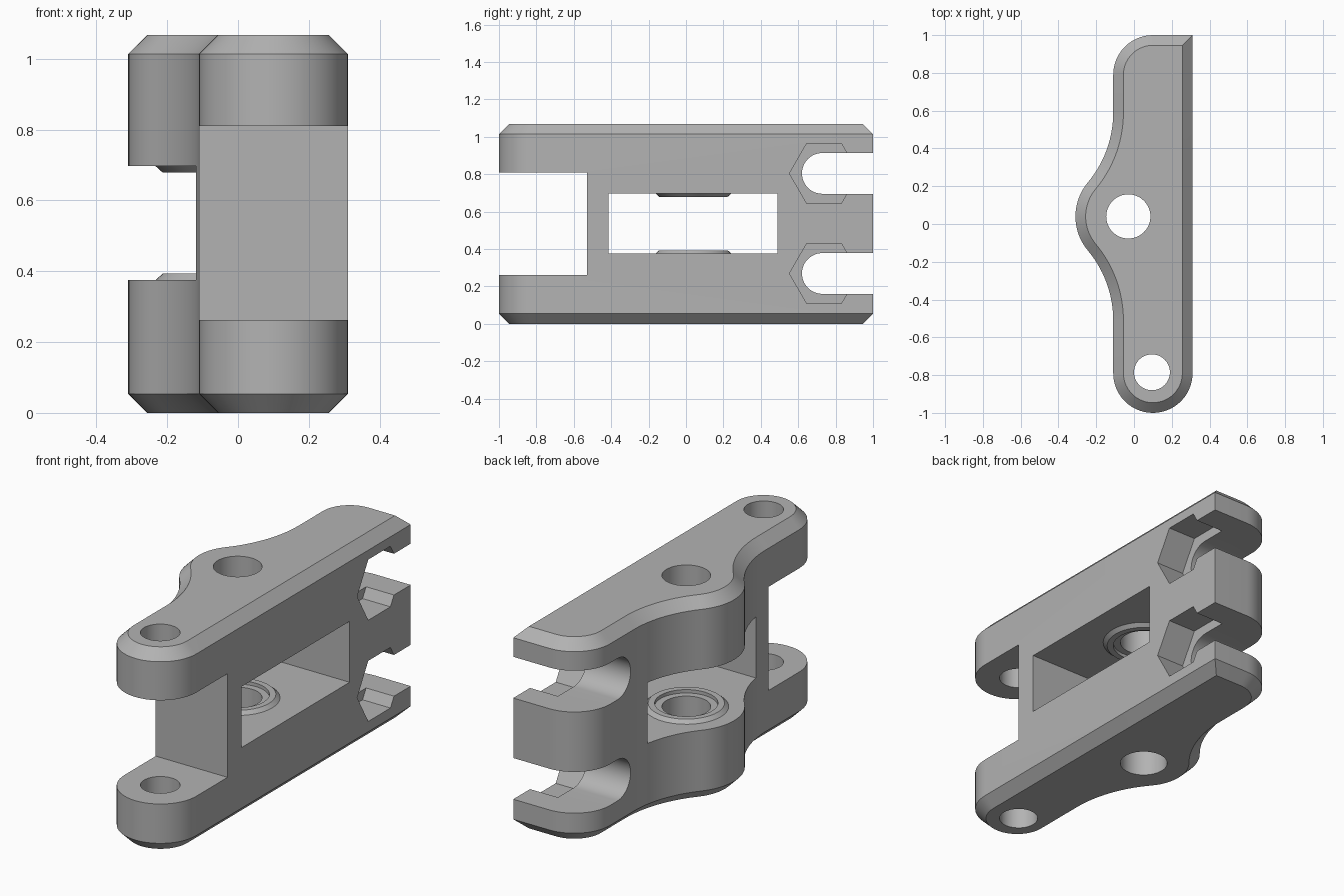
import bpy
import bmesh
from math import radians, sin, cos, atan2, hypot, degrees
from mathutils import Matrix, Vector

if "Cube" in bpy.data.objects:
    bpy.data.objects.remove(bpy.data.objects["Cube"])

HEIGHT = 1.068
MID = HEIGHT / 2
CHAMFER = 0.054
HOLE = (-0.03, 0.04)

grey = bpy.data.materials.new("plain grey")
grey.use_nodes = True
grey.diffuse_color = (0.45, 0.45, 0.45, 1)
grey.node_tree.nodes["Principled BSDF"].inputs["Base Color"].default_value = (0.45, 0.45, 0.45, 1)


def finish(name, bm):
    bmesh.ops.recalc_face_normals(bm, faces=bm.faces)
    mesh = bpy.data.meshes.new(name)
    bm.to_mesh(mesh)
    bm.free()
    mesh.materials.append(grey)
    obj = bpy.data.objects.new(name, mesh)
    bpy.context.collection.objects.link(obj)
    return obj


def arc(cx, cy, r, a0, a1, n):
    angles = [radians(a0 + (a1 - a0) * i / n) for i in range(n + 1)]
    return [(cx + r * cos(a), cy + r * sin(a)) for a in angles]


def loft(name, rings):
    """Skin a stack of matching rings and cap both ends."""
    bm = bmesh.new()
    loops = [[bm.verts.new(p) for p in ring] for ring in rings]
    for a, b in zip(loops, loops[1:]):
        for i in range(len(a)):
            j = (i + 1) % len(a)
            bm.faces.new((a[i], a[j], b[j], b[i]))
    bm.faces.new(loops[0])
    bm.faces.new(loops[-1])
    return finish(name, bm)


# Plan outline, inset by d, made of tangent arcs
def outline(d):
    hx, hy = HOLE
    fx, reach, fillet, lobe = -0.686, 0.55, 0.576, 0.28
    turn = degrees(atan2(reach, hx - fx))
    pts = [(0.31 - d, 1 - d)]
    pts += arc(0.1, 0.79, 0.21 - d, 90, 180, 14)
    pts += arc(fx, hy + reach, fillet + d, 0, -turn, 14)
    pts += arc(hx, hy, lobe - d, 180 - turn, 180 + turn, 20)[1:-1]
    pts += arc(fx, hy - reach, fillet + d, turn, 0, 14)
    pts += arc(0.1, -0.79, 0.21 - d, 180, 360, 28)
    return pts


levels = [(0, CHAMFER), (CHAMFER, 0), (HEIGHT - CHAMFER, 0), (HEIGHT, CHAMFER)]
body = loft("bracket_body", [[(x, y, z) for x, y in outline(d)] for z, d in levels])
cutters = []


def cut_box(name, lo, hi):
    bm = bmesh.new()
    lo, hi = Vector(lo), Vector(hi)
    mat = Matrix.Translation((lo + hi) / 2) @ Matrix.Diagonal((*(hi - lo), 1))
    bmesh.ops.create_cube(bm, size=1, matrix=mat)
    cutters.append(finish(name, bm))


def cut_prism_x(name, pts, x0, x1):
    cutters.append(loft(name, [[(x, y, z) for y, z in pts] for x in (x0, x1)]))


def cut_hole(name, x, y, r):
    pts = arc(x, y, r, 0, 360, 48)[:-1]
    cutters.append(loft(name, [[(a, b, z) for a, b in pts] for z in (-0.2, HEIGHT + 0.2)]))


# Fork gap and side window
cut_box("fork_gap_cutter", (-1, -1.5, 0.262), (1, -0.53, 0.81))
cut_box("window_cutter", (-1, -0.415, 0.375), (1, 0.49, 0.697))

# Pivot holes
cut_hole("main_hole_cutter", *HOLE, 0.117)
cut_hole("fork_hole_cutter", 0.095, -0.785, 0.095)

# Bolt slots with hexagonal nut pockets
for side, z in (("lower", 0.269), ("upper", 0.804)):
    slot = arc(0.729, z, 0.109, 90, 270, 24) + [(1.3, z - 0.109), (1.3, z + 0.109)]
    cut_prism_x(side + "_slot_cutter", slot, -1, 1)
    hexagon = arc(0.738, z, 0.185, 0, 360, 6)[:-1]
    cut_prism_x(side + "_nut_cutter", hexagon, 0.147, 0.6)

bpy.context.view_layer.objects.active = body
for cutter in cutters:
    mod = body.modifiers.new(cutter.name, 'BOOLEAN')
    mod.operation = 'DIFFERENCE'
    mod.solver = 'EXACT'
    mod.object = cutter
    bpy.ops.object.modifier_apply(modifier=mod.name)
for cutter in cutters:
    bpy.data.objects.remove(cutter)


# Raised rings around the main hole, inside the window
def boss(name, z, up):
    bm = bmesh.new()
    section = [(0.203, 0), (0.183, 0.018), (0.152, 0.018), (0.152, 0)]
    loops = [[bm.verts.new((x, y, z + up * h)) for x, y in arc(*HOLE, r, 0, 360, 48)[:-1]]
             for r, h in section]
    for k in range(4):
        a, b = loops[k], loops[(k + 1) % 4]
        for i in range(48):
            j = (i + 1) % 48
            bm.faces.new((a[i], a[j], b[j], b[i]))
    return finish(name, bm)


parts = [body, boss("lower_boss", 0.375, 1), boss("upper_boss", 0.697, -1)]

bpy.ops.object.select_all(action='DESELECT')
for part in parts:
    part.select_set(True)
bpy.ops.object.shade_smooth_by_angle(angle=radians(25))
